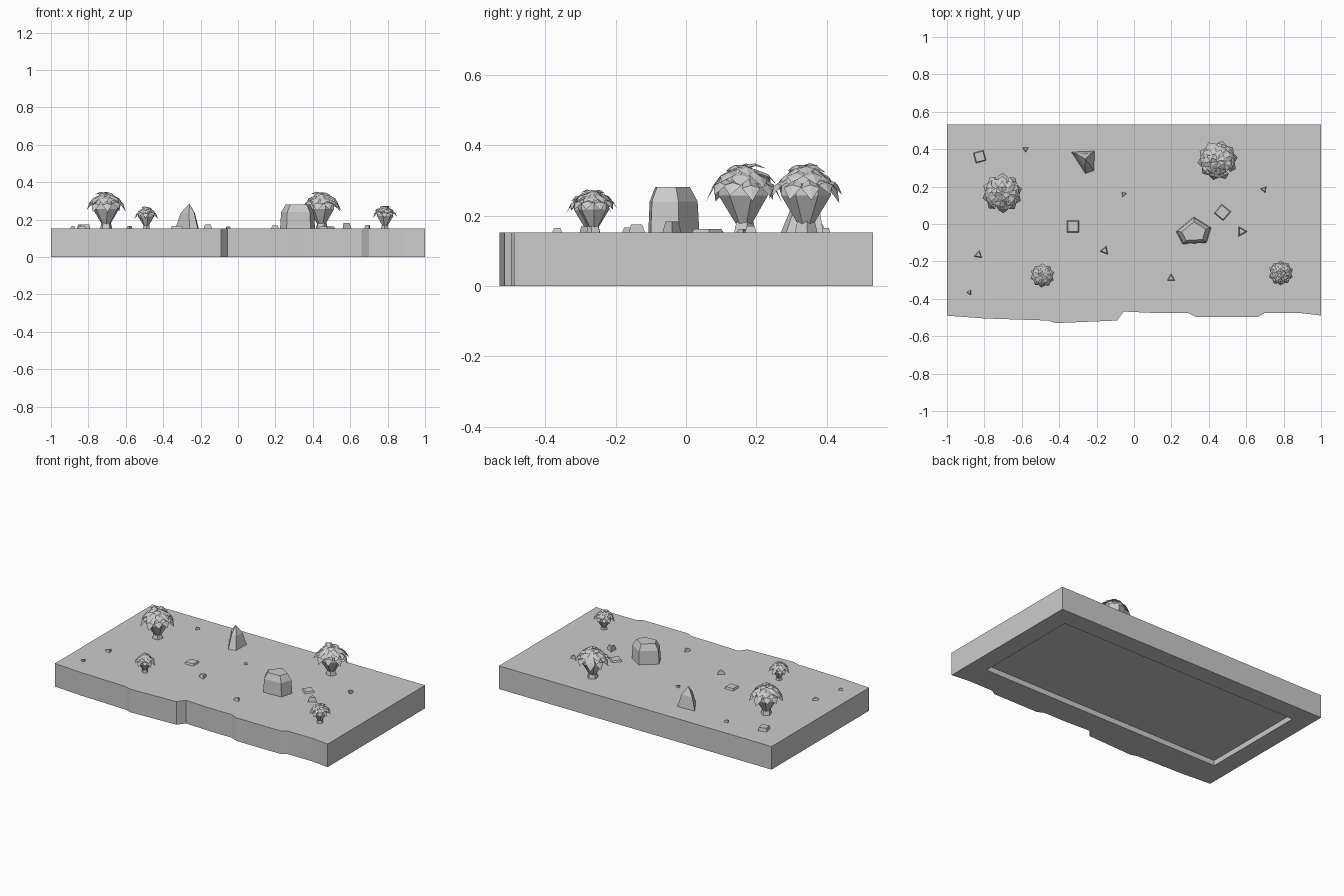
import bpy, bmesh, math, random
from mathutils import Vector, Matrix

random.seed(4)
if "Cube" in bpy.data.objects:
    bpy.data.objects.remove(bpy.data.objects["Cube"])

TOP = 0.153
stone = bpy.data.materials.new("plain_grey")
stone.use_nodes = True
GREY = (0.6, 0.6, 0.6, 1)
stone.diffuse_color = GREY
stone.node_tree.nodes["Principled BSDF"].inputs["Base Color"].default_value = GREY


def finish(name, bm, fix=True):
    if fix:
        bmesh.ops.recalc_face_normals(bm, faces=bm.faces)
    mesh = bpy.data.meshes.new(name)
    bm.to_mesh(mesh)
    bm.free()
    mesh.materials.append(stone)
    obj = bpy.data.objects.new(name, mesh)
    bpy.context.collection.objects.link(obj)
    return obj


def loft(bm, rings, cap=True):
    """Bridge rings of equal vertex count and cap the ends."""
    loops = [[bm.verts.new(p) for p in ring] for ring in rings]
    for a, b in zip(loops, loops[1:]):
        for i in range(len(a)):
            j = (i + 1) % len(a)
            bm.faces.new((a[i], a[j], b[j], b[i]))
    if cap:
        bm.faces.new(loops[0][::-1])
        bm.faces.new(loops[-1])


def rock(name, outline, levels, lean=(0, 0)):
    """Outline lofted through (height, scale) levels, drifting by lean."""
    cx = sum(p[0] for p in outline) / len(outline)
    cy = sum(p[1] for p in outline) / len(outline)
    rings = []
    for h, s in levels:
        t = h / levels[-1][0]
        rings.append([(cx + (x - cx) * s + lean[0] * t,
                       cy + (y - cy) * s + lean[1] * t, TOP + h) for x, y in outline])
    bm = bmesh.new()
    loft(bm, rings)
    return finish(name, bm)


# Ground slab with a broken front edge
edge = [(-1, -.49), (-.8, -.505), (-.46, -.516), (-.42, -.53), (-.09, -.516),
        (-.055, -.468), (.14, -.477), (.29, -.477), (.335, -.498), (.66, -.498),
        (.7, -.475), (.88, -.475), (1, -.489)]
outline = edge + [(1, .532), (-1, .532)]
bm = bmesh.new()
loft(bm, [[(x, y, z) for x, y in outline] for z in (0, TOP)])
slab = finish("ground_slab", bm)

# Shallow recess in the underside
bm = bmesh.new()
loft(bm, [[(-.88, -.31, z), (.88, -.31, z), (.88, .41, z), (-.88, .41, z)] for z in (-.1, .035)])
cutter = finish("recess_cutter", bm)
cut = slab.modifiers.new("recess", "BOOLEAN")
cut.object = cutter
cut.solver = "EXACT"
bpy.context.view_layer.objects.active = slab
slab.select_set(True)
bpy.ops.object.modifier_apply(modifier="recess")
bpy.data.objects.remove(cutter)

# Large boulder and leaning spike
rock("boulder", [(.225, -.04), (.32, .038), (.412, -.02), (.388, -.1), (.26, -.107)],
     [(0, 1), (.088, .94), (.128, .68)])
rock("spike", [(-.335, .385), (-.21, .39), (-.215, .285), (-.26, .27)],
     [(0, 1), (.08, .62), (.132, .02)], (-.005, .015))

# Flat slabs
for x, y, r, turn, h in [(-.825, .36, .04, 60, .022), (-.327, -.014, .045, 45, .012),
                         (.473, .062, .045, 5, .01)]:
    pts = [(x + r * math.cos(math.radians(turn + 90 * i)),
            y + r * math.sin(math.radians(turn + 90 * i))) for i in range(4)]
    rock("flat_stone", pts, [(0, 1), (h, .85)])

# Three-sided pebbles
for x, y, r, turn, h in [(-.58, .4, .018, 30, .012), (-.055, .16, .016, 10, .01),
                         (.695, .185, .019, 50, .018), (.575, -.04, .031, 0, .03),
                         (-.157, -.142, .027, 70, .022), (.198, -.29, .024, 90, .016),
                         (-.832, -.165, .025, 80, .013), (-.88, -.366, .016, 60, .012)]:
    pts = [(x + r * math.cos(math.radians(turn + 120 * i)),
            y + r * math.sin(math.radians(turn + 120 * i))) for i in range(3)]
    rock("pebble", pts, [(0, 1), (h, .68)])


def ring(r, z, n=7, turn=0):
    return [(r * math.cos(turn + math.tau * i / n), r * math.sin(turn + math.tau * i / n), z)
            for i in range(n)]


def leaf(bm, yaw, start, middle, tip, half):
    """Folded pointed leaf running outward and down through three (r, z) points."""
    spin = Matrix.Rotation(yaw, 3, 'Z')
    drop = half * .3
    pts = [(start[0], -half * .6, start[1] - drop), (start[0], 0, start[1]),
           (start[0], half * .6, start[1] - drop),
           (middle[0], -half, middle[1] - drop), (middle[0], 0, middle[1]),
           (middle[0], half, middle[1] - drop), (tip[0], 0, tip[1])]
    v = [bm.verts.new(spin @ Vector(p)) for p in pts]
    for face in ((0, 3, 4, 1), (1, 4, 5, 2), (3, 6, 4), (4, 6, 5)):
        bm.faces.new([v[i] for i in face])


def bush(name, x, y, size, turn):
    place = Matrix.Translation((x, y, TOP)) @ Matrix.Rotation(turn, 4, 'Z') @ Matrix.Scale(size, 4)
    # Flared stem and faceted crown
    bm = bmesh.new()
    loft(bm, [ring(.034, 0, 5), ring(.02, .055, 5)])
    loft(bm, [ring(.016, .012), ring(.073, .105), ring(.07, .14), ring(.036, .178), ring(.008, .186)])
    bm.transform(place)
    finish(name + "_crown", bm)
    # Overlapping layers of drooping leaves
    bm = bmesh.new()
    layers = [(10, (.062, .15), (.088, .138), (.108, .098), .027),
              (8, (.036, .177), (.068, .163), (.092, .132), .027),
              (5, (.004, .191), (.032, .191), (.062, .172), .025)]
    for k, (n, a, b, c, half) in enumerate(layers):
        for i in range(n):
            lift = random.uniform(-.008, .006)
            yaw = math.tau * (i + .5 * k + random.uniform(-.15, .15)) / n
            leaf(bm, yaw, a, (b[0], b[1] + lift), (c[0], c[1] + 2 * lift), half)
    bm.transform(place)
    finish(name + "_leaves", bm, fix=False)


bush("left_back_bush", -.705, .165, 1, .3)
bush("right_back_bush", .447, .34, 1, 1.4)
bush("left_front_bush", -.49, -.275, .6, 2.2)
bush("right_front_bush", .785, -.262, .62, .9)
